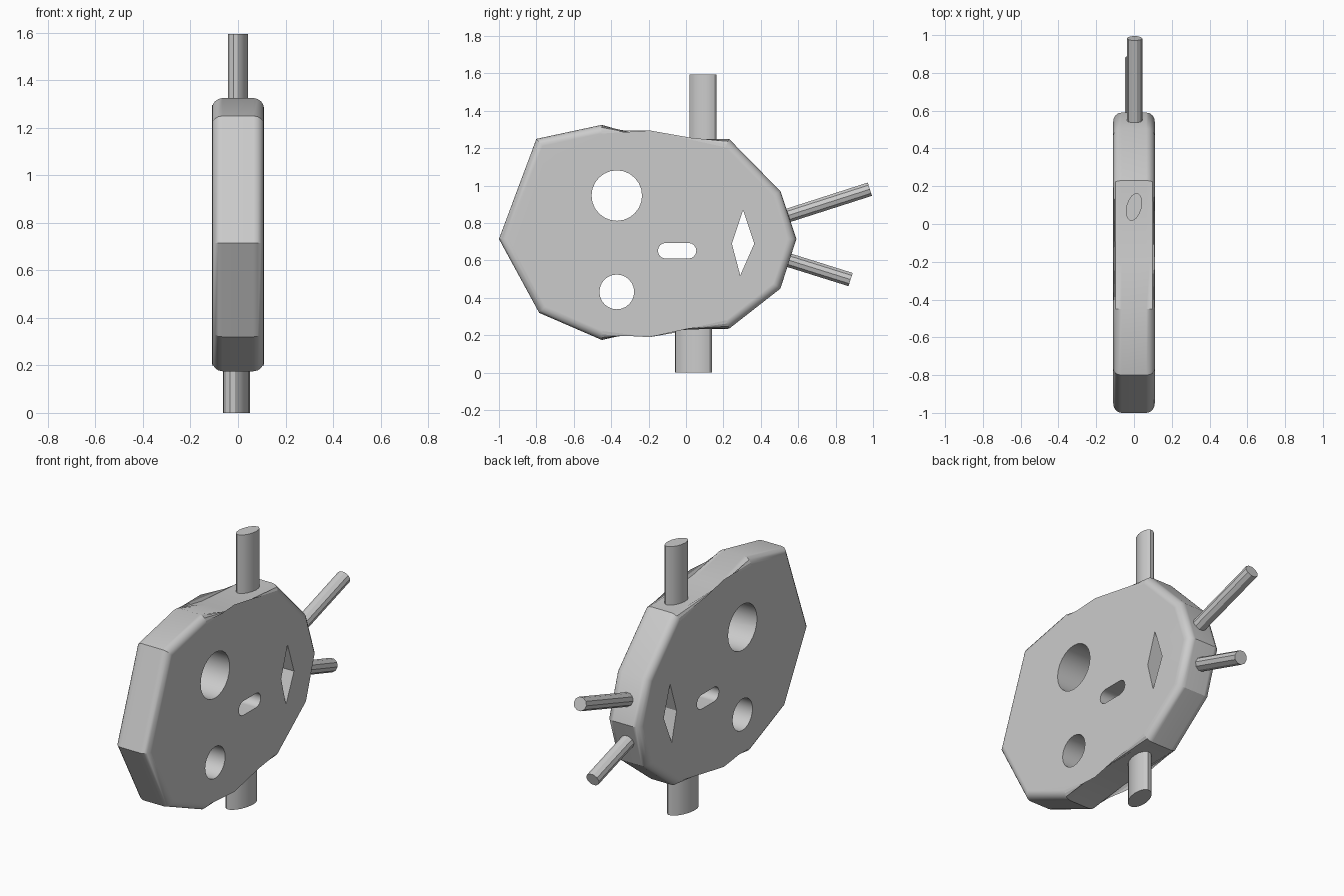
import bpy, bmesh, math
from mathutils import Vector

if "Cube" in bpy.data.objects:
    bpy.data.objects.remove(bpy.data.objects["Cube"])

HALF = 0.11  # half thickness of the plate


def finish(name, bm, angle=30):
    bmesh.ops.recalc_face_normals(bm, faces=bm.faces)
    me = bpy.data.meshes.new(name)
    bm.to_mesh(me)
    bm.free()
    ob = bpy.data.objects.new(name, me)
    bpy.context.collection.objects.link(ob)
    smooth(ob, angle)
    return ob


def smooth(ob, angle):
    bpy.ops.object.select_all(action='DESELECT')
    ob.select_set(True)
    bpy.context.view_layer.objects.active = ob
    bpy.ops.object.shade_smooth_by_angle(angle=math.radians(angle))


def loft(rings):
    """Closed solid between two matching rings of points."""
    bm = bmesh.new()
    a, b = [[bm.verts.new(p) for p in r] for r in rings]
    n = len(a)
    for i in range(n):
        j = (i + 1) % n
        bm.faces.new((a[i], a[j], b[j], b[i]))
    bm.faces.new(a[::-1])
    bm.faces.new(b)
    return bm


def slab(profile, h):
    return loft([[(x, y, z) for y, z in profile] for x in (-h, h)])


def circle(cy, cz, r, n=24):
    return [(cy + r * math.cos(2 * math.pi * i / n),
             cz + r * math.sin(2 * math.pi * i / n)) for i in range(n)]


def slot(y0, y1, cz, r, n=8):
    pts = []
    for c, start in ((y1 - r, -math.pi / 2), (y0 + r, math.pi / 2)):
        for i in range(n + 1):
            t = start + math.pi * i / n
            pts.append((c + r * math.cos(t), cz + r * math.sin(t)))
    return pts


def peg(name, start, end, major, minor, tilt=0, n=16, angle=30):
    """Straight rod with an elliptical section between two points."""
    s, e = Vector(start), Vector(end)
    d = (e - s).normalized()
    u = Vector((1, 0, 0))
    v = d.cross(u)
    c, k = math.cos(tilt), math.sin(tilt)
    ring = []
    for i in range(n):
        t = 2 * math.pi * i / n
        p, q = minor * math.cos(t), major * math.sin(t)
        ring.append(u * (p * c + q * k) + v * (q * c - p * k))
    return finish(name, loft([[s + o for o in ring], [e + o for o in ring]]), angle)


# Plate body with rounded rims
outline = [(-1, .715), (-.8, 1.25), (-.45, 1.325), (-.2, 1.25), (.23, 1.25),
           (.505, .97), (.59, .715), (.505, .45), (.23, .235), (-.2, .235),
           (-.45, .175), (-.785, .32)]
bm = slab(outline, HALF)
rims = [e for e in bm.edges if abs(e.verts[0].co.x - e.verts[1].co.x) < 1e-5]
bmesh.ops.bevel(bm, geom=rims, offset=0.045, segments=4, profile=0.5, affect='EDGES')
body = finish("plate_body", bm)

# Through holes
holes = {"upper_round": circle(-.37, .947, .135),
         "lower_round": circle(-.37, .432, .093),
         "slot": slot(-.15, .055, .652, .042),
         "diamond": [(.305, .87), (.365, .69), (.29, .52), (.245, .69)]}
for name, prof in holes.items():
    cutter = finish(name + "_cutter", slab(prof, 0.3))
    cutter.hide_render = True
    mod = body.modifiers.new(name, 'BOOLEAN')
    mod.object, mod.operation, mod.solver = cutter, 'DIFFERENCE', 'EXACT'
    bpy.context.view_layer.objects.active = body
    bpy.ops.object.modifier_apply(modifier=name)
    bpy.data.objects.remove(cutter)
smooth(body, 30)
wn = body.modifiers.new("even_shading", 'WEIGHTED_NORMAL')
wn.keep_sharp = True

# Oval pegs above and below
peg("top_peg", (0, .09, 1.2), (0, .09, 1.595), .075, .04, math.radians(15))
peg("bottom_peg", (-.007, .04, 0), (-.007, .04, .29), .102, .052, math.radians(15))

# Slanted rods at the narrow end
peg("upper_rod", (.003, .50, .826), (.003, .983, .981), .039, .041, n=10)
peg("lower_rod", (-.007, .50, .617), (-.007, .88, .498), .039, .041, n=10)
